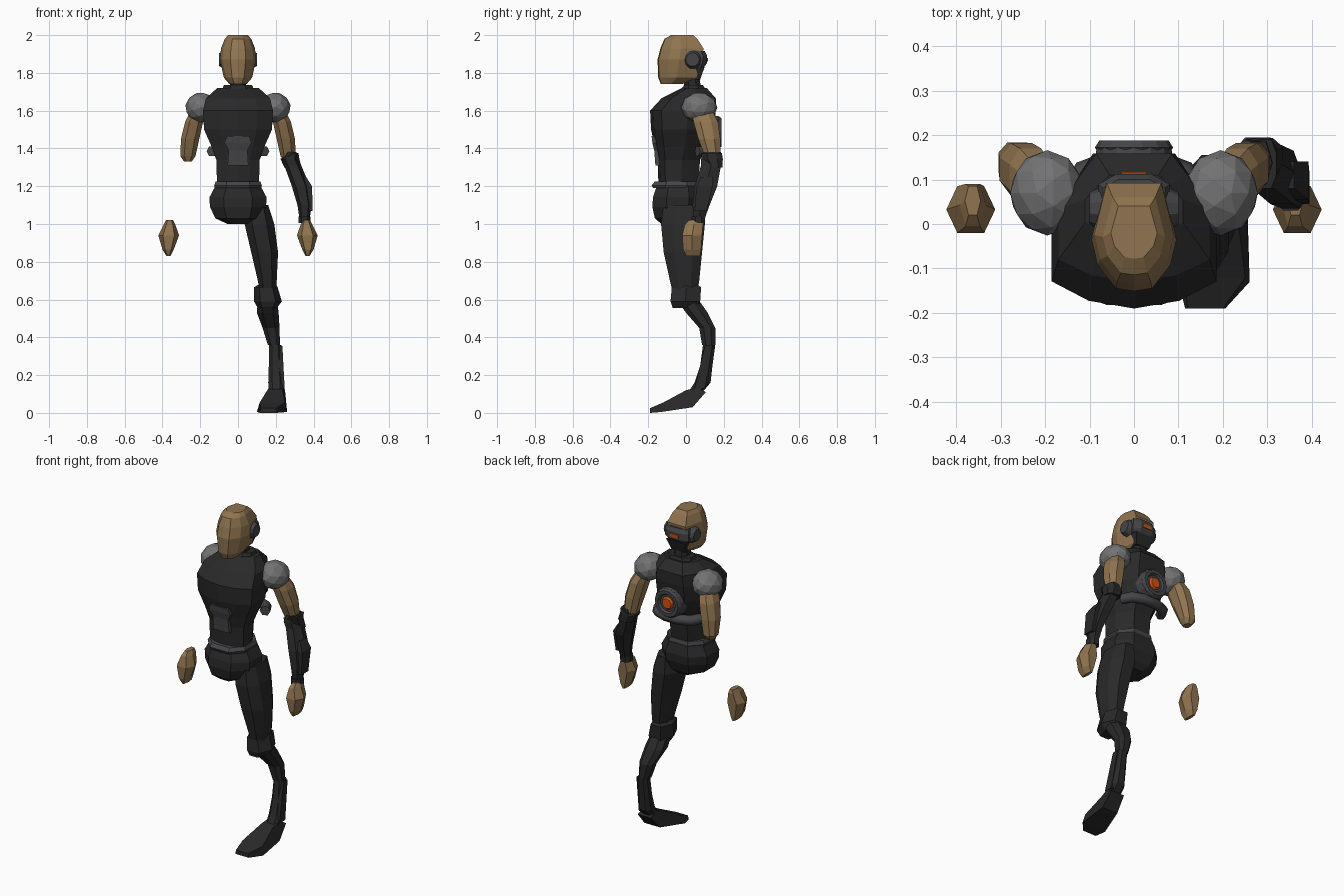
import bpy, bmesh, math
from mathutils import Matrix, Vector

if "Cube" in bpy.data.objects:
    bpy.data.objects.remove(bpy.data.objects["Cube"])


def material(name, r, g, b):
    m = bpy.data.materials.new(name)
    m.diffuse_color = (r, g, b, 1)
    m.use_nodes = True
    m.node_tree.nodes["Principled BSDF"].inputs["Base Color"].default_value = m.diffuse_color
    return m


BLACK = material("black suit", .022, .022, .023)
DARK = material("dark grey metal", .06, .06, .065)
GREY = material("light grey pad", .17, .17, .17)
TAN = material("tan", .28, .175, .08)
ORANGE = material("orange glow", .65, .085, .006)

# unit cross-sections, fitted to the box of each station
OCT = [(-1, -.45), (-.5, -1), (.5, -1), (1, -.45), (1, .45), (.5, 1), (-.5, 1), (-1, .45)]
HEX = [(-1, 0), (-.55, -1), (.55, -1), (1, 0), (.55, 1), (-.55, 1)]
CHEST = [(-1, -.65), (-.55, -.9), (0, -1), (.55, -.9), (1, -.65), (1, .15),
         (.72, .65), (.5, 1), (-.5, 1), (-.72, .65), (-1, .15)]
SKULL = [(-1, -.05), (-.85, -.55), (-.42, -1), (0, -1.05), (.42, -1), (.85, -.55),
         (1, -.05), (.68, 1), (-.68, 1)]
BOX = [(-1, -1), (1, -1), (1, 1), (-1, 1)]


def finish(name, bm, mat, mirror=False):
    if mirror:
        geo = bmesh.ops.duplicate(bm, geom=bm.verts[:] + bm.edges[:] + bm.faces[:])["geom"]
        for v in geo:
            if isinstance(v, bmesh.types.BMVert):
                v.co.x *= -1
    bmesh.ops.recalc_face_normals(bm, faces=bm.faces)
    me = bpy.data.meshes.new(name)
    bm.to_mesh(me)
    bm.free()
    me.materials.append(mat)
    ob = bpy.data.objects.new(name, me)
    bpy.context.collection.objects.link(ob)
    return ob


def loft(name, stations, section, mat, mirror=False):
    """Stations are (z, x0, x1, y0, y1) boxes stacked along z."""
    bm = bmesh.new()
    rings = []
    for z, x0, x1, y0, y1 in stations:
        rings.append([bm.verts.new(((x0 + x1) / 2 + u * (x1 - x0) / 2,
                                    (y0 + y1) / 2 + v * (y1 - y0) / 2, z)) for u, v in section])
    n = len(section)
    for a, b in zip(rings, rings[1:]):
        for i in range(n):
            bm.faces.new((a[i], a[(i + 1) % n], b[(i + 1) % n], b[i]))
    bm.faces.new(rings[0])
    bm.faces.new(rings[-1])
    return finish(name, bm, mat, mirror)


def sym(stations):
    return [(z, -w, w, a, b) for z, w, a, b in stations]


def disc(name, loc, axis, r1, r2, depth, sides, mat, mirror=False):
    bm = bmesh.new()
    rot = Vector((0, 0, 1)).rotation_difference(Vector(axis)).to_matrix().to_4x4()
    bmesh.ops.create_cone(bm, cap_ends=True, segments=sides, radius1=r1, radius2=r2,
                          depth=depth, matrix=Matrix.Translation(loc) @ rot)
    return finish(name, bm, mat, mirror)


def extrude_x(name, stations, mat):
    """Profile points (y, z, x0, x1) joined as a slab with varying width."""
    bm = bmesh.new()
    left = [bm.verts.new((a, y, z)) for y, z, a, b in stations]
    right = [bm.verts.new((b, y, z)) for y, z, a, b in stations]
    n = len(stations)
    for i in range(n):
        j = (i + 1) % n
        bm.faces.new((left[i], left[j], right[j], right[i]))
    bm.faces.new(left)
    bm.faces.new(right)
    return finish(name, bm, mat)


# head and neck
loft("head", sym([(1.74, .045, -.13, -.02), (1.775, .075, -.142, .055), (1.87, .096, -.145, .088),
                  (1.93, .09, -.13, .092), (1.98, .07, -.11, .06), (2.0, .052, -.075, .04)]), SKULL, TAN)
loft("neck", sym([(1.66, .055, -.03, .10), (1.71, .042, -.005, .08), (1.79, .042, -.02, .07)]), OCT, BLACK)
loft("jaw_plate", sym([(1.765, .045, .02, .075), (1.83, .065, .02, .098)]), BOX, BLACK)
loft("visor", sym([(1.83, .07, .03, .095), (1.85, .08, .03, .11), (1.89, .08, .03, .112),
                   (1.915, .07, .03, .10)]), OCT, DARK)
loft("visor_light", sym([(1.86, .028, .105, .116), (1.88, .028, .105, .117)]), BOX, ORANGE)
disc("ear_disc", (.085, .035, 1.87), (1, 0, 0), .05, .036, .03, 10, DARK, True)

# torso
loft("torso", sym([(1.18, .11, -.145, .06), (1.34, .115, -.15, .075), (1.41, .14, -.165, .11),
                   (1.50, .18, -.185, .145), (1.60, .185, -.19, .158), (1.665, .17, -.13, .158),
                   (1.72, .11, -.02, .11)]), CHEST, BLACK)
loft("collar", sym([(1.67, .10, -.06, .13), (1.735, .075, -.01, .09)]), OCT, BLACK)

# belly plate and belt
bm_plate = [(1.31, .055, -.162, -.13), (1.39, .05, -.168, -.13),
            (1.43, .072, -.178, -.13), (1.465, .06, -.182, -.13)]
loft("belly_plate", sym(bm_plate), BOX, DARK)
loft("belt", sym([(1.19, .122, -.175, .07), (1.205, .126, -.182, .075), (1.225, .118, -.165, .07)]), OCT, DARK)

# pelvis
loft("pelvis", sym([(1.0, .055, -.13, .03), (1.03, .12, -.165, .06), (1.09, .148, -.178, .085),
                    (1.14, .152, -.175, .09), (1.20, .12, -.155, .075)]), OCT, BLACK)

# back reactor: ring, glowing core, and curved tube below
disc("reactor_base", (0, .15, 1.485), (0, 1, 0), .095, .085, .05, 14, DARK)
bm = bmesh.new()
segs, tube = 14, 6
grid = [[bm.verts.new(((.068 + .02 * math.cos(t * math.tau / tube)) * math.cos(s * math.tau / segs),
                       .172 + .018 * math.sin(t * math.tau / tube),
                       1.485 + (.068 + .02 * math.cos(t * math.tau / tube)) * math.sin(s * math.tau / segs)))
         for t in range(tube)] for s in range(segs)]
for s in range(segs):
    for t in range(tube):
        p, q = grid[s], grid[(s + 1) % segs]
        bm.faces.new((p[t], q[t], q[(t + 1) % tube], p[(t + 1) % tube]))
finish("reactor_ring", bm, DARK)
disc("reactor_core", (0, .178, 1.485), (0, -1, 0), .03, .042, .016, 10, ORANGE)
curve = bpy.data.curves.new("back_tube", "CURVE")
curve.dimensions = "3D"
curve.bevel_depth, curve.bevel_resolution, curve.use_fill_caps = .03, 1, True
sp = curve.splines.new("POLY")
path = [(-.14, .06), (-.11, .115), (-.04, .14), (.04, .14), (.11, .115), (.14, .06)]
sp.points.add(len(path) - 1)
for p, (x, y) in zip(sp.points, path):
    p.co = (x, y, 1.385, 1)
curve.materials.append(DARK)
bpy.context.collection.objects.link(bpy.data.objects.new("back_tube", curve))

# shoulder pads
bm = bmesh.new()
bmesh.ops.create_icosphere(bm, subdivisions=2, radius=1, matrix=Matrix.Translation((.195, .07, 1.617))
                           @ Matrix.Rotation(.3, 4, "Y") @ Matrix.Diagonal((.085, .096, .08, 1)))
finish("shoulder_pads", bm, GREY, True)

# arms: both upper arms and hands, one forearm only
loft("upper_arms", [(1.33, .245, .285, .115, .165), (1.36, .225, .305, .1, .183), (1.45, .205, .302, .065, .182),
                    (1.54, .185, .28, .04, .17), (1.60, .17, .25, .03, .14)], OCT, TAN, True)
loft("forearm", [(1.03, .325, .38, .04, .1), (1.10, .315, .39, .035, .125), (1.20, .285, .38, .045, .165),
                 (1.31, .245, .335, .08, .185), (1.345, .23, .32, .08, .192), (1.38, .25, .31, .09, .185)],
     HEX, BLACK)
loft("elbow_guard", [(1.30, .245, .335, .12, .193), (1.345, .225, .325, .085, .195),
                     (1.375, .275, .32, .08, .19)], OCT, BLACK)
loft("forearm_plate", [(1.07, .36, .395, .045, .11), (1.20, .35, .392, .055, .14),
                       (1.25, .33, .36, .08, .14)], BOX, BLACK)
loft("wrist_ring", [(1.005, .32, .385, .03, .1), (1.04, .32, .385, .03, .1)], OCT, BLACK)
loft("hands", [(.83, .358, .378, .0, .075), (.865, .34, .4, -.015, .08), (.94, .312, .422, -.02, .085),
               (1.0, .333, .392, -.005, .09), (1.022, .345, .38, .02, .085)], HEX, TAN, True)

# single leg
loft("thigh", [(.64, .115, .20, -.07, .06), (.70, .105, .205, -.085, .07), (.85, .07, .212, -.118, .085),
               (1.0, .035, .192, -.132, .1), (1.1, .05, .16, -.12, .09)], OCT, BLACK)
loft("knee_guard", [(.555, .105, .205, -.07, .07), (.59, .085, .232, -.082, .075),
                    (.665, .085, .21, -.075, .08), (.68, .11, .2, -.06, .06)], HEX, BLACK)
loft("calf", [(.36, .158, .222, .085, .155), (.45, .13, .22, .07, .155), (.53, .1, .215, .0, .115),
              (.60, .105, .205, -.05, .065)], OCT, BLACK)
loft("shin", [(.09, .165, .24, .0, .07), (.16, .16, .245, .045, .13), (.25, .163, .235, .075, .14),
              (.36, .165, .23, .09, .155)], OCT, BLACK)
loft("shin_plate", [(.13, .215, .247, .045, .1), (.355, .205, .235, .1, .14)], BOX, BLACK)
extrude_x("foot", [(-.19, 0, .115, .205), (-.13, .005, .1, .26), (.035, .03, .15, .255),
                   (.105, .11, .16, .25), (.06, .135, .165, .245), (0, .12, .155, .235),
                   (-.12, .055, .115, .25), (-.19, .025, .12, .2)], BLACK)
